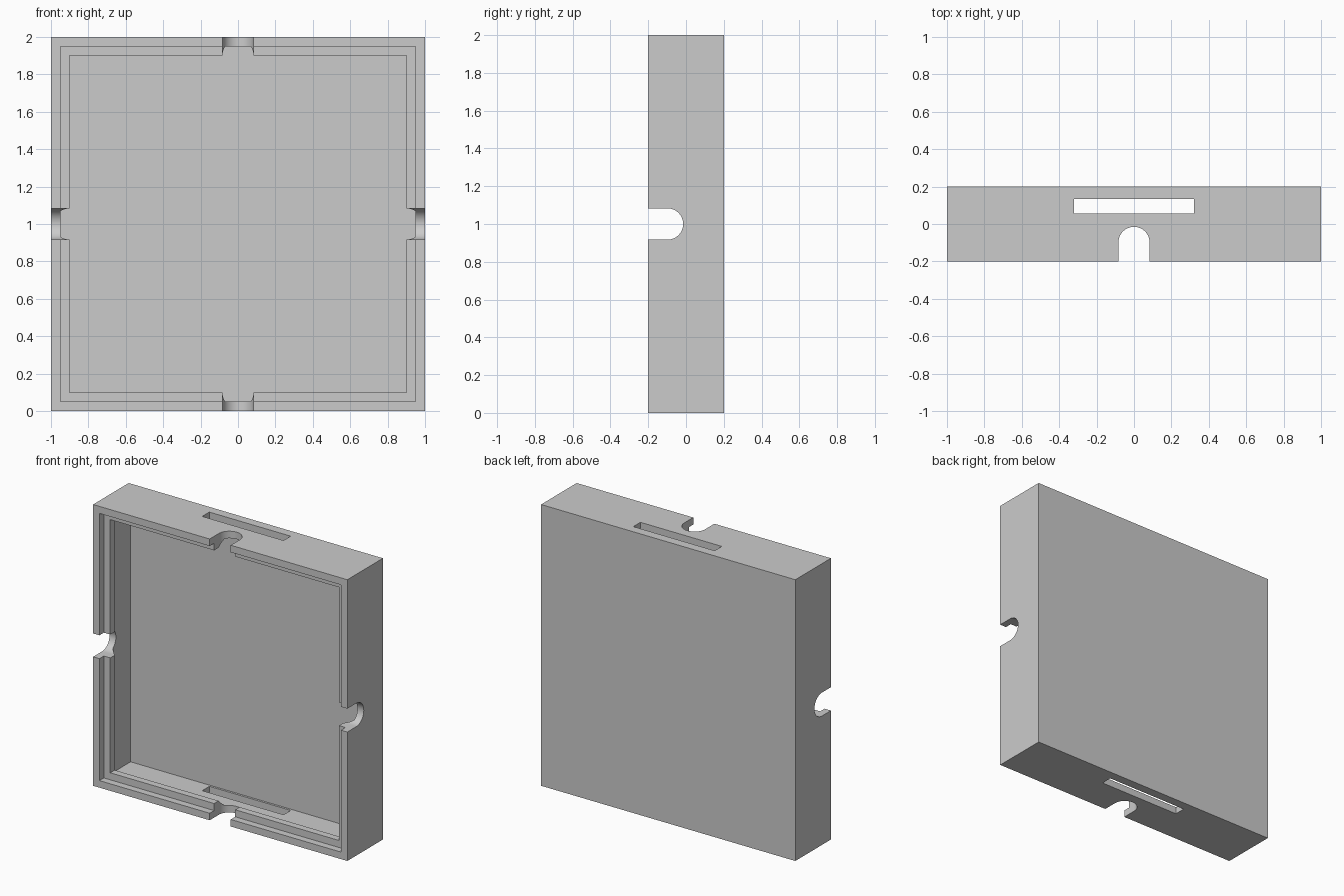
import bpy
import bmesh
import math

default = bpy.data.objects.get("Cube")
if default:
    bpy.data.objects.remove(default, do_unlink=True)

grey = bpy.data.materials.new("plain grey")
grey.use_nodes = True
color = (0.6, 0.6, 0.6, 1)
grey.diffuse_color = color
grey.node_tree.nodes["Principled BSDF"].inputs["Base Color"].default_value = color


def make_object(name, bm):
    bmesh.ops.recalc_face_normals(bm, faces=bm.faces)
    mesh = bpy.data.meshes.new(name)
    bm.to_mesh(mesh)
    bm.free()
    mesh.materials.append(grey)
    obj = bpy.data.objects.new(name, mesh)
    bpy.context.collection.objects.link(obj)
    return obj


def loft(name, rings):
    """Skin a list of equal-length point rings and cap both ends."""
    bm = bmesh.new()
    loops = [[bm.verts.new(p) for p in ring] for ring in rings]
    for a, b in zip(loops, loops[1:]):
        n = len(a)
        for i in range(n):
            j = (i + 1) % n
            bm.faces.new((a[i], a[j], b[j], b[i]))
    bm.faces.new(loops[0])
    bm.faces.new(loops[-1])
    return make_object(name, bm)


def square(half, y):
    return [(sx * half, y, 1 + sz * half)
            for sx, sz in ((-1, -1), (1, -1), (1, 1), (-1, 1))]


# Tray: back, outer walls, front rim, ledge, undercut ridge and floor
profile = [(1, 0.2), (1, -0.2), (0.95, -0.2), (0.95, -0.15), (0.9, -0.15),
           (0.9, -0.1), (0.95, -0.05), (0.95, 0.15)]
tray = loft("tray", [square(h, y) for h, y in profile])

# Round-ended notch outline, open towards the front
radius, center, steps = 0.083, -0.098, 24
arch = [(-radius, -0.3)]
arch += [(-radius * math.cos(math.pi * i / steps),
          center + radius * math.sin(math.pi * i / steps))
         for i in range(steps + 1)]
arch.append((radius, -0.3))

# Slot outline near the floor
slot = [(-0.32, 0.055), (0.32, 0.055), (0.32, 0.135), (-0.32, 0.135)]

cutters = [
    loft("vertical_notch_cutter", [[(u, y, z) for u, y in arch] for z in (-0.1, 2.1)]),
    loft("sideways_notch_cutter", [[(x, y, 1 + u) for u, y in arch] for x in (-1.1, 1.1)]),
    loft("slot_cutter", [[(u, y, z) for u, y in slot] for z in (-0.1, 2.1)]),
]

# Cut the notches and slots through opposite walls
bpy.ops.object.select_all(action="DESELECT")
bpy.context.view_layer.objects.active = tray
tray.select_set(True)
for cutter in cutters:
    cutter.hide_render = True
    mod = tray.modifiers.new(cutter.name, "BOOLEAN")
    mod.operation = "DIFFERENCE"
    mod.solver = "EXACT"
    mod.object = cutter
    bpy.ops.object.modifier_apply(modifier=mod.name)
    bpy.data.objects.remove(cutter, do_unlink=True)

bpy.ops.object.shade_smooth_by_angle(angle=math.radians(30))
